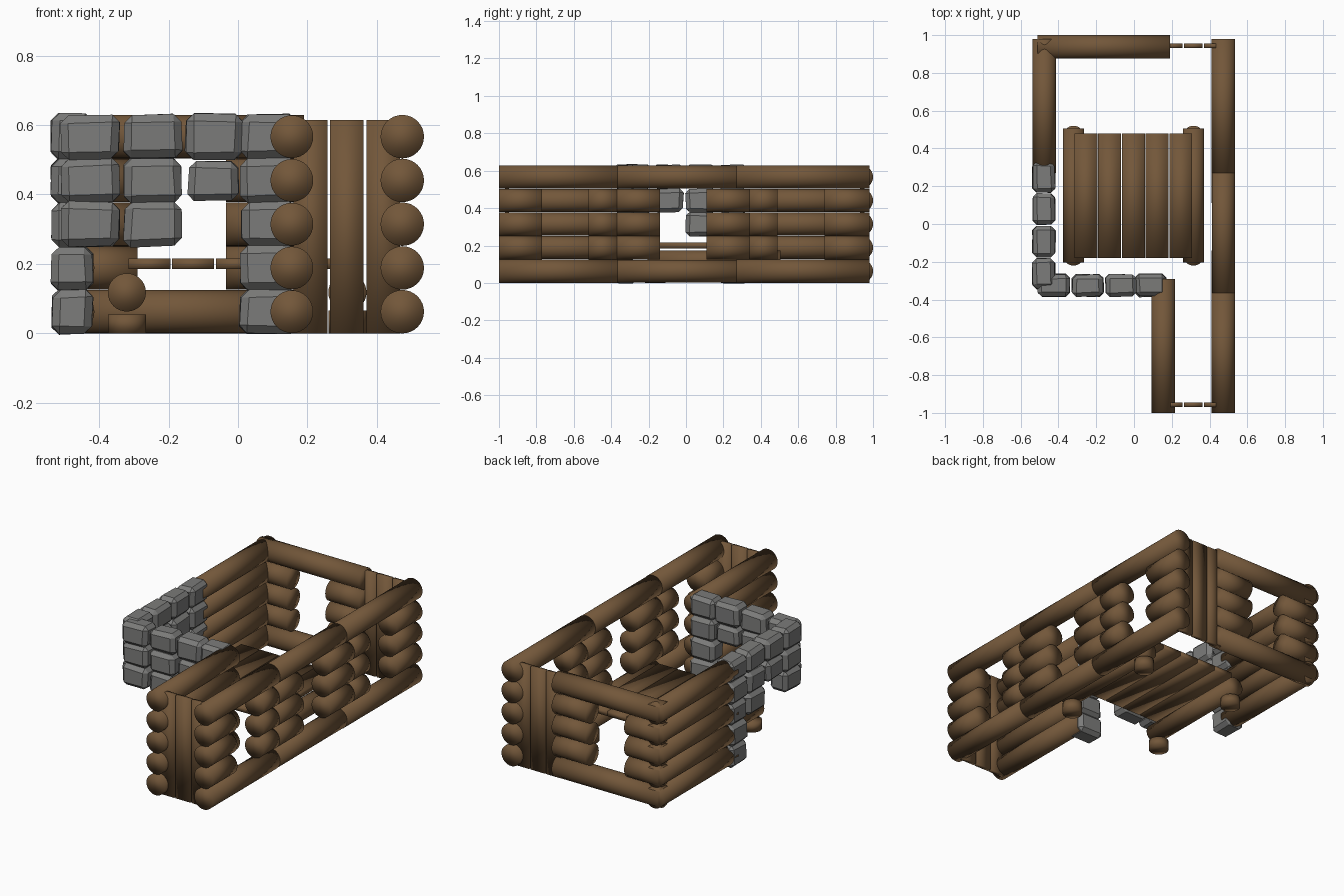
import bpy, bmesh, math, random
from mathutils import Matrix, Vector

if "Cube" in bpy.data.objects:
    bpy.data.objects.remove(bpy.data.objects["Cube"])

random.seed(4)
R, STEP = 0.0625, 0.126


def material(name, rgb):
    m = bpy.data.materials.new(name)
    m.diffuse_color = (*rgb, 1)
    m.use_nodes = True
    m.node_tree.nodes["Principled BSDF"].inputs["Base Color"].default_value = m.diffuse_color
    return m


WOOD = material("wood brown", (0.17, 0.095, 0.042))
STONE = material("stone grey", (0.2, 0.2, 0.195))


def finish(bm, name, mat, smooth):
    for f in bm.faces:
        f.smooth = smooth
    me = bpy.data.meshes.new(name)
    bm.to_mesh(me)
    bm.free()
    me.materials.append(mat)
    ob = bpy.data.objects.new(name, me)
    bpy.context.collection.objects.link(ob)
    return ob


def log(name, axis, a, b, c1, c2, r=R):
    """Log along an axis from a to b; c1, c2 are the other two coordinates."""
    mid = (a + b) / 2
    if axis == 'X':
        pos, rot = (mid, c1, c2), Matrix.Rotation(math.pi / 2, 4, 'Y')
    elif axis == 'Y':
        pos, rot = (c1, mid, c2), Matrix.Rotation(math.pi / 2, 4, 'X')
    else:
        pos, rot = (c1, c2, mid), Matrix.Identity(4)
    bm = bmesh.new()
    bmesh.ops.create_cone(bm, cap_ends=True, segments=32, radius1=r, radius2=r,
                          depth=b - a, matrix=Matrix.Translation(pos) @ rot)
    return finish(bm, name, WOOD, True)


def plank(name, lo, hi):
    lo, hi = Vector(lo), Vector(hi)
    bm = bmesh.new()
    bmesh.ops.create_cube(bm, size=1, matrix=Matrix.Translation((lo + hi) / 2)
                          @ Matrix.Diagonal((*(hi - lo), 1)))
    return finish(bm, name, WOOD, True)


def stone(name, pos, length, along_y, scale=1.0):
    """Chamfered block, slightly irregular."""
    bm = bmesh.new()
    bmesh.ops.create_cube(bm, size=1, matrix=Matrix.Diagonal((length, 0.118, 0.128, 1)))
    for v in bm.verts:
        v.co += Vector([random.uniform(-0.005, 0.005) for _ in range(3)])
    bmesh.ops.bevel(bm, geom=bm.edges[:], offset=0.022, segments=1, affect='EDGES')
    turn = math.pi / 2 * along_y + random.choice((0, math.pi))
    bmesh.ops.transform(bm, verts=bm.verts, matrix=Matrix.Translation(pos)
                        @ Matrix.Rotation(turn, 4, 'Z') @ Matrix.Scale(scale, 4))
    return finish(bm, name, STONE, False)


# Log walls: solid top and bottom rows, window and door gaps in rows 1-3
right_full = [(-1, -0.365), (-0.37, 0.34), (0.27, 0.98)]
right_gaps = [(-1, -0.77), (-0.52, -0.37), (-0.37, -0.14),
              (0.11, 0.34), (0.34, 0.49), (0.74, 0.98)]
back_full, back_gaps = [(-0.51, 0.19)], [(-0.51, -0.29), (-0.035, 0.19)]
for row in range(5):
    z = R + row * STEP
    outer = row in (0, 4)
    for i, (a, b) in enumerate(right_full if outer else right_gaps):
        r = R - (0.0015 if outer and i == 1 else 0)
        log("right_wall_log", 'Y', a, b, 0.473, z, r)
    for a, b in (back_full if outer else back_gaps):
        log("back_wall_log", 'X', a, b, 0.9375, z)
    log("left_wall_log", 'Y', 0.27, 0.98, -0.475, z, 0.0615)
    log("entry_wall_log", 'Y', -1, -0.29, 0.155, z, 0.0615)

# Plank doors at front and back
for name, y in (("front_door", -0.957), ("back_door", 0.943)):
    for x in (0.16, 0.265, 0.37):
        plank(name + "_plank", (x, y - 0.012, 0), (x + 0.097, y + 0.012, 0.615))

# Broken stone corner: columns with the rows that remain standing
front_cols = [(-0.425, (2, 3, 4)), (-0.245, (2, 3, 4)), (-0.07, (3, 4)),
              (0.09, (0, 1, 2, 3, 4))]
left_cols = [(0.25, (0, 1, 2, 3, 4)), (0.08, (2, 3, 4)), (-0.095, (3, 4)),
             (-0.262, (2, 3, 4))]
for x, rows in front_cols:
    for row in rows:
        small = 0.88 if (row == 3 and x == -0.07) else 1
        stone("front_wall_stone", (x, -0.325, R + row * STEP), 0.165, False, small)
for y, rows in left_cols:
    for row in rows:
        stone("left_wall_stone", (-0.477, y, R + row * STEP), 0.162, True)

# Low platform: slats on two beams with stub legs
for i in range(5):
    x = -0.315 + i * 0.1255
    plank("platform_slat", (x, -0.18, 0.185), (x + 0.121, 0.48, 0.215))
for x in (-0.32, 0.315):
    log("platform_beam", 'Y', -0.205, 0.505, x, 0.118, 0.055)
    for y in (-0.165, 0.465):
        log("platform_leg", 'Z', 0, 0.066 if x > 0 else 0.055, x, y, 0.055)
